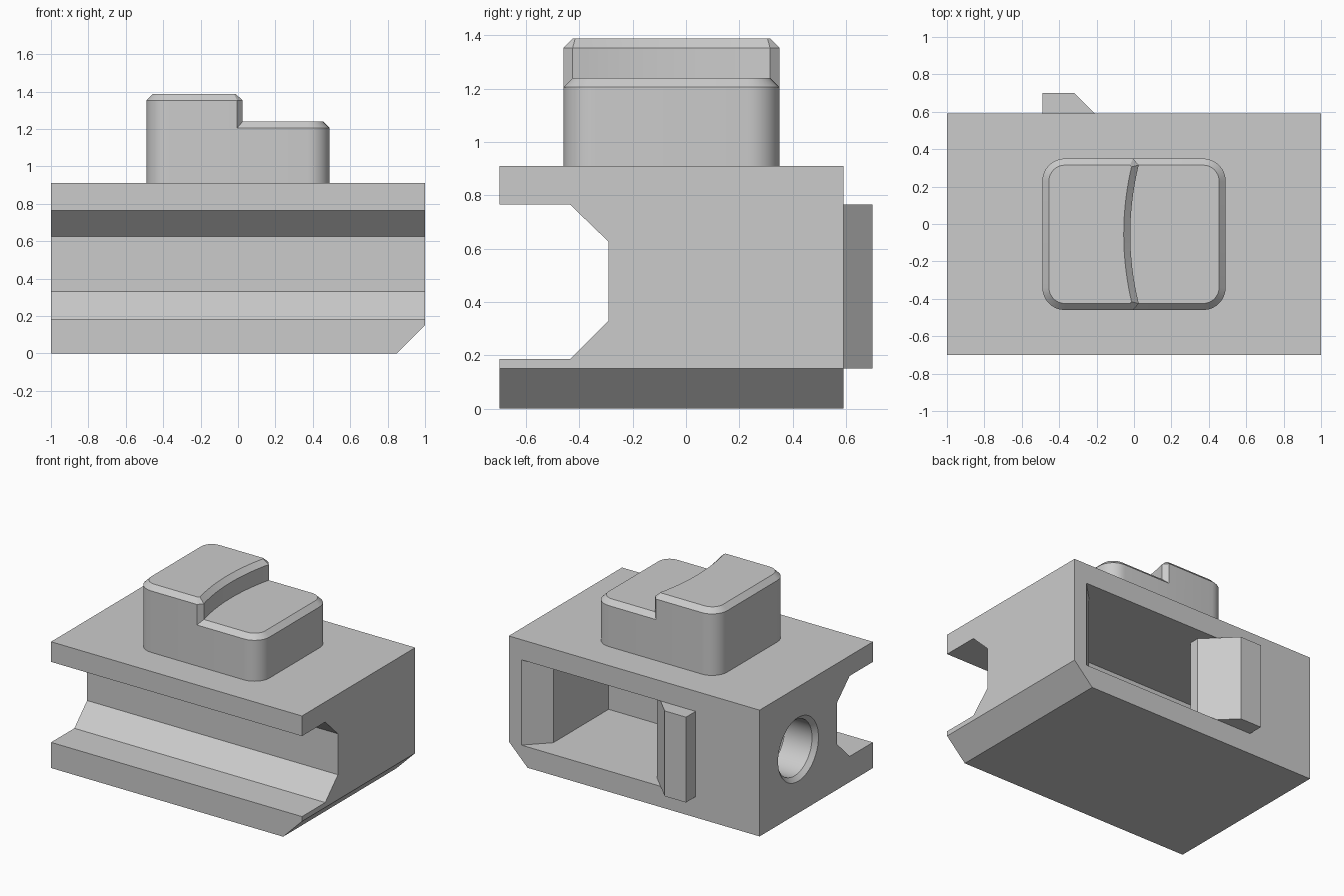
import bpy
import bmesh
from math import cos, sin, pi, radians
from mathutils import Vector

cube = bpy.data.objects.get("Cube")
if cube:
    bpy.data.objects.remove(cube, do_unlink=True)

grey = bpy.data.materials.new("plain_grey")
grey.use_nodes = True
tone = (0.6, 0.6, 0.6, 1.0)
grey.diffuse_color = tone
grey.node_tree.nodes["Principled BSDF"].inputs["Base Color"].default_value = tone


def loft(name, rings):
    """Skin matching rings of points and cap both ends."""
    bm = bmesh.new()
    rows = [[bm.verts.new(p) for p in ring] for ring in rings]
    n = len(rows[0])
    for a, b in zip(rows, rows[1:]):
        for i in range(n):
            j = (i + 1) % n
            bm.faces.new((a[i], a[j], b[j], b[i]))
    bm.faces.new(rows[0][::-1])
    bm.faces.new(rows[-1])
    bmesh.ops.recalc_face_normals(bm, faces=bm.faces[:])
    mesh = bpy.data.meshes.new(name)
    bm.to_mesh(mesh)
    bm.free()
    mesh.materials.append(grey)
    obj = bpy.data.objects.new(name, mesh)
    bpy.context.collection.objects.link(obj)
    return obj


def prism(name, outline, low, high, axis="z"):
    place = {"x": lambda p, h: (h, p[0], p[1]),
             "y": lambda p, h: (p[0], h, p[1]),
             "z": lambda p, h: (p[0], p[1], h)}[axis]
    return loft(name, [[place(p, h) for p in outline] for h in (low, high)])


def activate(obj):
    bpy.ops.object.select_all(action="DESELECT")
    obj.select_set(True)
    bpy.context.view_layer.objects.active = obj


def cut(obj, cutter):
    cutter.hide_render = True
    mod = obj.modifiers.new("cut", "BOOLEAN")
    mod.operation = "DIFFERENCE"
    mod.solver = "EXACT"
    mod.object = cutter
    activate(obj)
    bpy.ops.object.modifier_apply(modifier=mod.name)
    bpy.data.objects.remove(cutter, do_unlink=True)


def smooth(obj):
    activate(obj)
    bpy.ops.object.shade_smooth_by_angle(angle=radians(30))


def corner(cx, cy, r, start, steps=8):
    """Quarter arc, counter-clockwise from the start angle."""
    angles = [start + pi / 2 * i / steps for i in range(steps + 1)]
    return [(cx + r * cos(a), cy + r * sin(a)) for a in angles]


def inset(outline, d):
    """Move a counter-clockwise outline inwards with mitred corners."""
    pts = [Vector(p) for p in outline]
    result = []
    for i, p in enumerate(pts):
        u = (p - pts[i - 1]).normalized()
        v = (pts[(i + 1) % len(pts)] - p).normalized()
        m = Vector((-u.y, u.x)) + Vector((-v.y, v.x))
        result.append(p + m * (2 * d / m.length_squared))
    return result


def chamfered_block(name, outline, low, high, c):
    layers = ((outline, low), (outline, high - c), (inset(outline, c), high))
    obj = loft(name, [[(p[0], p[1], z) for p in o] for o, z in layers])
    smooth(obj)
    return obj


# Body: side profile with the front channel
body = prism("body", [(-0.70, 0), (0.59, 0), (0.59, 0.91), (-0.70, 0.91),
                      (-0.70, 0.765), (-0.435, 0.765), (-0.29, 0.625),
                      (-0.29, 0.33), (-0.435, 0.185), (-0.70, 0.185)],
             -1, 1, "x")

# Sloped lower left edge
cut(body, prism("edge_cutter", [(0.75, -0.10), (1.10, -0.10), (1.10, 0.25)],
                -1, 1, "y"))

# Pocket opening at the back, undercut behind the catch
FLOOR, CEILING = 0.15, 0.765
cut(body, prism("pocket_cutter",
                [(0.90, 0.70), (0.90, 0.59), (0.75, 0.44), (0.75, -0.19),
                 (-0.75, -0.19), (-0.75, 0.43), (-0.12, 0.43),
                 (-0.12, 0.50), (-0.21, 0.59), (-0.21, 0.70)],
                FLOOR, CEILING))

# Round side hole with a chamfered rim, running into the pocket
SIDES = 48
cut(body, loft("hole_cutter",
               [[(x, 0.15 + r * cos(2 * pi * i / SIDES),
                  0.46 + r * sin(2 * pi * i / SIDES)) for i in range(SIDES)]
                for x, r in ((-1.03, 0.26), (-0.97, 0.20), (-0.70, 0.20))]))
smooth(body)

# Catch standing out beside the pocket mouth
prism("catch", [(-0.49, 0.57), (-0.22, 0.57), (-0.21, 0.59), (-0.32, 0.70),
                (-0.49, 0.70)], FLOOR, CEILING)

# Two-level button: shared rounded base
W, BACK, FRONT, R, C = 0.49, 0.35, -0.46, 0.12, 0.035
left_side = (corner(-W + R, BACK - R, R, pi / 2)
             + corner(-W + R, FRONT + R, R, pi))
right_side = (corner(W - R, FRONT + R, R, -pi / 2)
              + corner(W - R, BACK - R, R, 0))
chamfered_block("button_base", left_side + right_side, 0.91, 1.24, C)

# Raised half with a hollow curved step
middle, half = (BACK + FRONT) / 2, (BACK - FRONT) / 2 - C
STEPS = 16
curve = []
for i in range(STEPS + 1):
    t = 2 * i / STEPS - 1
    curve.append((-0.02 + 0.045 * t * t, middle + half * t))
step_side = [(-0.005, FRONT)] + curve + [(-0.005, BACK)]
chamfered_block("button_raised_half", left_side + step_side, 1.205, 1.388, C)
